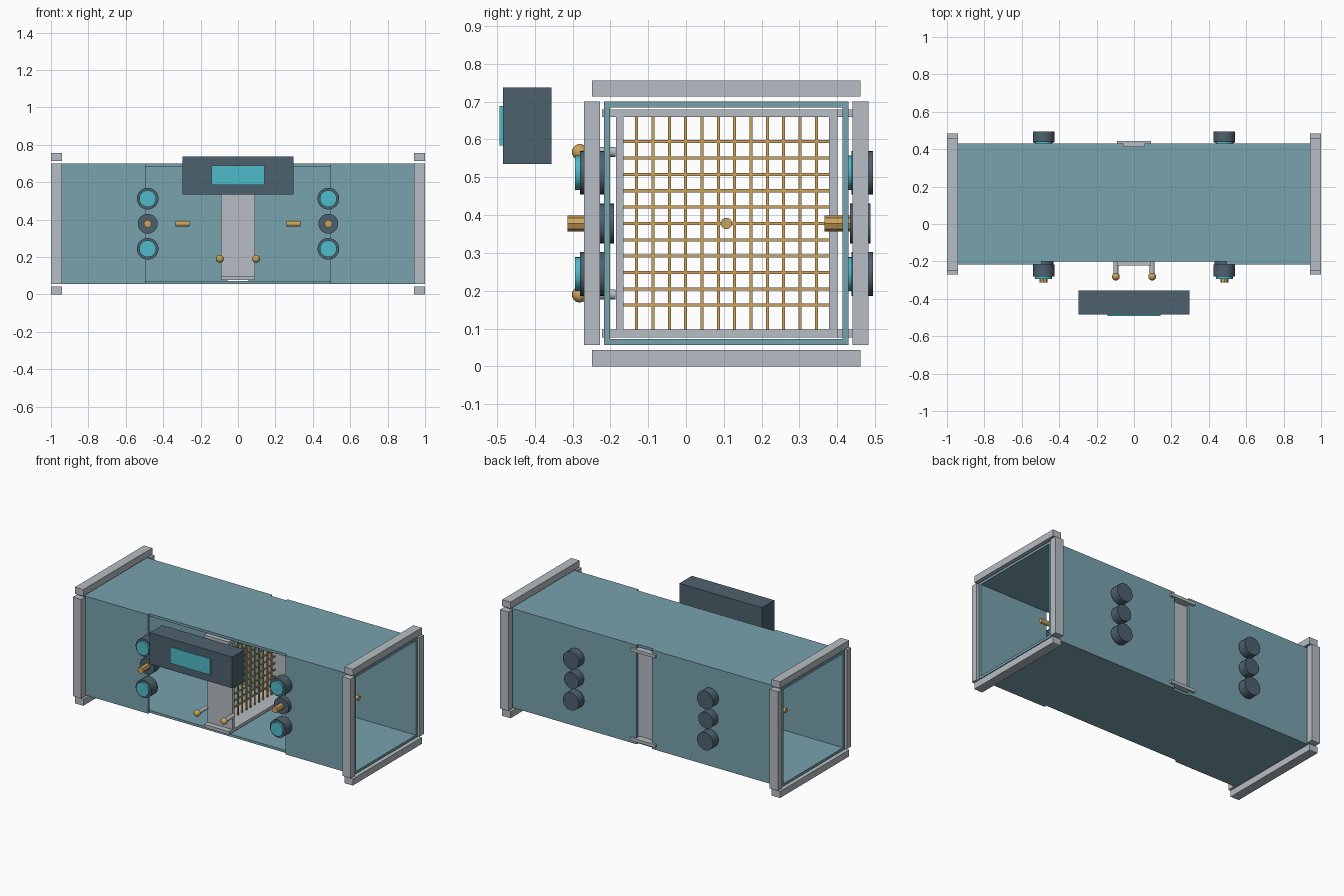
import bpy, math
from mathutils import Vector

cube = bpy.data.objects.get("Cube")
if cube:
    bpy.data.objects.remove(cube, do_unlink=True)


def material(name, rgb):
    m = bpy.data.materials.new(name)
    m.use_nodes = True
    m.diffuse_color = (*rgb, 1)
    bsdf = next(n for n in m.node_tree.nodes if n.type == 'BSDF_PRINCIPLED')
    bsdf.inputs["Base Color"].default_value = (*rgb, 1)
    return m


TEAL = material("dusty teal", (0.19, 0.36, 0.42))
GREY = material("light grey", (0.47, 0.51, 0.55))
DARK = material("dark slate", (0.076, 0.12, 0.155))
GOLD = material("brass", (0.60, 0.37, 0.11))
CYAN = material("bright cyan", (0.08, 0.50, 0.60))


def box(name, x, y, z, mat):
    """Box from (min, max) pairs on each axis."""
    lo, hi = Vector((x[0], y[0], z[0])), Vector((x[1], y[1], z[1]))
    bpy.ops.mesh.primitive_cube_add(size=1, location=(lo + hi) / 2)
    o = bpy.context.object
    o.name = name
    for v in o.data.vertices:
        v.co = Vector(a * b for a, b in zip(v.co, hi - lo))
    o.data.materials.append(mat)
    return o


def rod(name, start, end, radius, mat, sides=24):
    a, b = Vector(start), Vector(end)
    d = b - a
    bpy.ops.mesh.primitive_cylinder_add(vertices=sides, radius=radius, depth=d.length,
                                        location=(a + b) / 2,
                                        rotation=d.to_track_quat('Z', 'Y').to_euler())
    o = bpy.context.object
    o.name = name
    o.data.materials.append(mat)
    if sides > 8:
        bpy.ops.object.shade_smooth_by_angle(angle=math.radians(35))
    return o


# Square duct: floor and roof, split back wall, open-centred front wall
END, FRONT, BACK, LOW, HIGH, WALL = 0.99, -0.217, 0.43, 0.056, 0.70, 0.016
SLOT, OPENING = 0.055, 0.495
box("duct_floor", (-END, END), (FRONT + WALL, BACK - WALL), (LOW, LOW + WALL), TEAL)
box("duct_roof", (-END, END), (FRONT + WALL, BACK - WALL), (HIGH - WALL, HIGH), TEAL)
for side, s in (("left", 1), ("right", -1)):
    box("back_wall_" + side, sorted((s * SLOT, s * END)), (BACK - WALL, BACK), (LOW, HIGH), TEAL)
    box("front_wall_" + side, sorted((s * OPENING, s * END)), (FRONT, FRONT + WALL), (LOW, HIGH), TEAL)

# Flange bars around both ends
for side, s in (("left", 1), ("right", -1)):
    xs = sorted((s * 0.94, s))
    box("flange_front_" + side, xs, (-0.27, -0.227), (LOW, HIGH), GREY)
    box("flange_back_" + side, xs, (0.44, 0.483), (LOW, HIGH), GREY)
    box("flange_bottom_" + side, xs, (-0.248, 0.461), (0, 0.043), GREY)
    box("flange_top_" + side, xs, (-0.248, 0.461), (0.713, 0.756), GREY)

# Central frame holding the wire screen
FW = (-0.09, 0.09)
box("frame_front", FW, (-0.185, -0.165), (0.09, 0.67), GREY)
box("frame_back", FW, (0.378, 0.40), (0.09, 0.67), GREY)
box("frame_bottom", FW, (-0.185, 0.40), (0.077, 0.097), GREY)
box("frame_top", FW, (-0.185, 0.40), (0.659, 0.679), GREY)
for label, z in (("bottom", (0.077, 0.097)), ("top", (0.659, 0.679))):
    box("rail_front_" + label, FW, (-0.222, -0.185), z, GREY)
    box("rail_neck_" + label, (-SLOT, SLOT), (0.40, BACK), z, GREY)
    box("rail_back_" + label, FW, (BACK, 0.445), z, GREY)

# Wire mesh in the middle of the frame
STEP, MID_Y, MID_Z, T = 0.0432, 0.107, 0.378, 0.004
for i in range(12):
    y = MID_Y + (i - 5.5) * STEP
    box("wire_upright", (-T, T), (y - T, y + T), (0.097, 0.659), GOLD)
for i in range(11):
    z = MID_Z + (i - 5) * STEP
    box("wire_crossbar", (-T, T), (-0.165, 0.378), (z - T, z + T), GOLD)

# Short sensor rods along the duct axis
for s in (-1, 1):
    for x in (0.297, 0.76):
        rod("sensor_rod", (s * x - 0.037, MID_Y, MID_Z), (s * x + 0.037, MID_Y, MID_Z), 0.015, GOLD, 16)

# Pins with ball ends on the front of the frame
for x in (-0.097, 0.097):
    for z in (0.19, 0.567):
        rod("pin", (x, -0.187, z), (x, -0.275, z), 0.013, GREY, 16)
        bpy.ops.mesh.primitive_uv_sphere_add(segments=16, ring_count=10, radius=0.021,
                                             location=(x, -0.281, z))
        ball = bpy.context.object
        ball.name = "pin_ball"
        ball.data.materials.append(GOLD)
        bpy.ops.object.shade_smooth()

# Port clusters on the front and back walls
for x in (-0.483, 0.483):
    for wall, lens, body, end in (("front", -0.293, -0.28, -0.216), ("back", 0.425, 0.438, 0.494)):
        for z in (MID_Z - 0.134, MID_Z + 0.134):
            rod(wall + "_port_lens", (x, lens, z), (x, body + 0.005, z), 0.045, CYAN)
            rod(wall + "_port_body", (x, body, z), (x, end, z), 0.058, DARK)
    for wall, tip, body, end in (("front", -0.313, -0.245, -0.19), ("back", 0.366, 0.434, 0.488)):
        rod(wall + "_nozzle", (x, tip, MID_Z), (x, body + 0.005, MID_Z), 0.021, GOLD, 8)
        rod(wall + "_nozzle_base", (x, body, MID_Z), (x, end, MID_Z), 0.053, DARK)

# Control unit with its display
box("control_unit", (-0.297, 0.297), (-0.484, -0.356), (0.535, 0.738), DARK)
box("display", (-0.143, 0.143), (-0.493, -0.484), (0.584, 0.688), CYAN)
